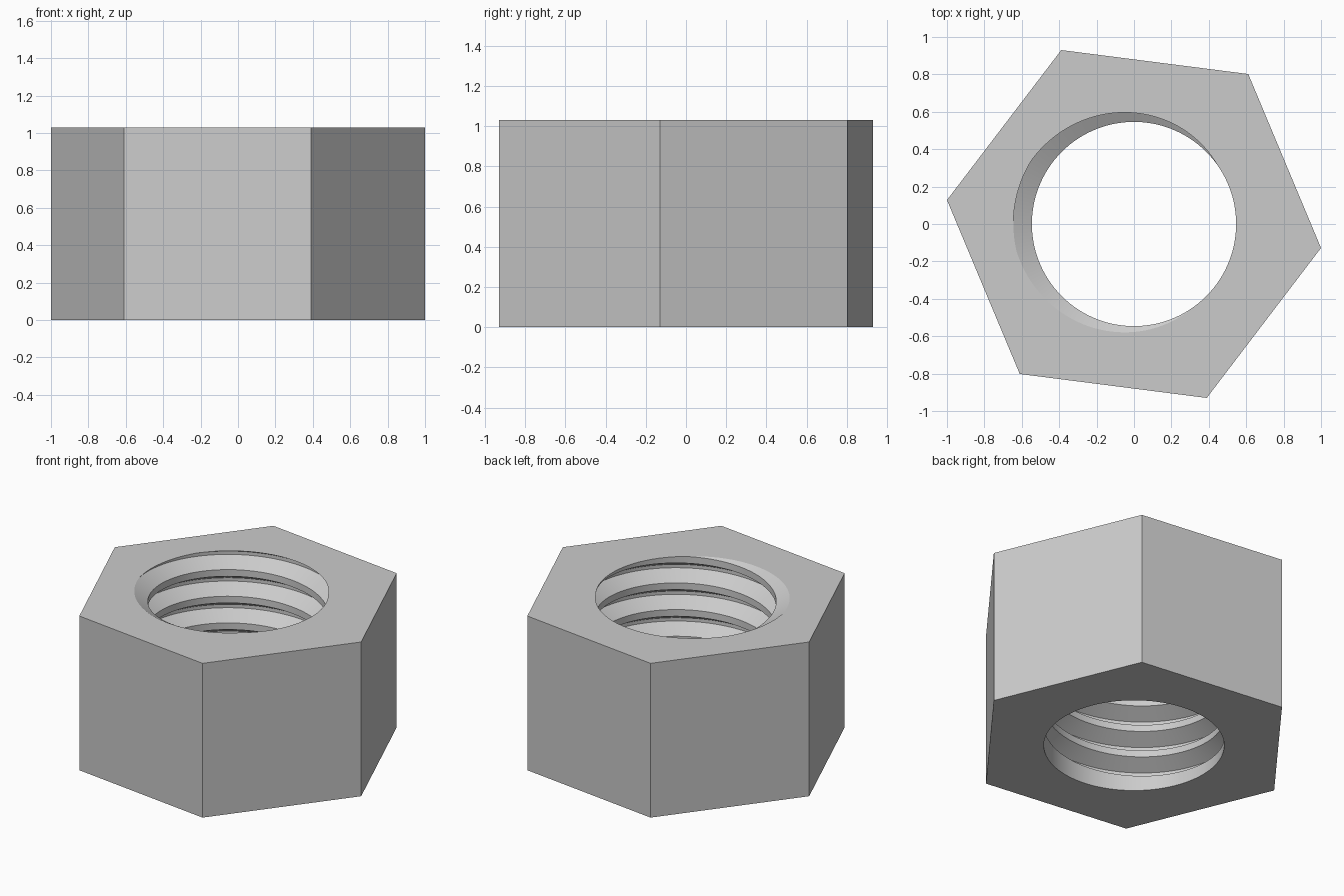
import bpy, bmesh, math

if "Cube" in bpy.data.objects:
    bpy.data.objects.remove(bpy.data.objects["Cube"])

HEIGHT = 1.03
CORNER_R = 1.008            # hexagon corner radius
TURN = math.radians(-7.3)   # hexagon rotation
CREST_R, ROOT_R = 0.546, 0.645
PITCH = 0.178
N = 120                     # steps per thread turn
START = math.radians(39)    # where the thread groove begins
START_Z = 0.075

bm = bmesh.new()


def polar(r, a, z):
    return bm.verts.new((r * math.cos(a), r * math.sin(a), z))


# Helical thread groove: crest edge, two root edges, crest edge
steps = N * (int(HEIGHT / PITCH) + 3)
strand = []
for i in range(steps + 1):
    a = START + 2 * math.pi * i / N
    zc = START_Z + PITCH * i / N
    root = CREST_R + (ROOT_R - CREST_R) * min(1, i / 10)   # run-in at the start
    strand.append([polar(r, a, zc + k * PITCH) for r, k in
                   ((CREST_R, -0.375), (root, -0.0625), (root, 0.0625), (CREST_R, 0.375))])

for i in range(steps):
    p, q = strand[i], strand[i + 1]
    for k in range(3):
        bm.faces.new((p[k], q[k], q[k + 1], p[k + 1]))
    if i + N < steps:       # flat crest up to the next turn
        bm.faces.new((p[3], q[3], strand[i + N + 1][0], strand[i + N][0]))

# Plain bore below the first turn
ring = [polar(CREST_R, START + 2 * math.pi * i / N, 0) for i in range(N)]
for i in range(N - 1):
    bm.faces.new((ring[i], ring[i + 1], strand[i + 1][0], strand[i][0]))
bm.faces.new([ring[-1], ring[0]] + strand[0] + [strand[N][0], strand[N - 1][0]])

# Trim the thread at the top face
bmesh.ops.bisect_plane(bm, geom=bm.verts[:] + bm.edges[:] + bm.faces[:], dist=1e-6,
                       plane_co=(0, 0, HEIGHT), plane_no=(0, 0, 1), clear_outer=True)


def rim(z):
    return [e for e in bm.edges if e.is_boundary
            and all(abs(v.co.z - z) < 1e-4 for v in e.verts)]


# Hexagonal sides
rims = [rim(0), rim(HEIGHT)]
hexes = [[polar(CORNER_R, TURN + math.pi / 3 * i, z) for i in range(6)] for z in (0, HEIGHT)]
for i in range(6):
    j = (i + 1) % 6
    bm.faces.new((hexes[0][i], hexes[0][j], hexes[1][j], hexes[1][i]))

# Bottom and top faces around the hole
for inner, corners in zip(rims, hexes):
    outer = [bm.edges.get((corners[i], corners[(i + 1) % 6])) for i in range(6)]
    bmesh.ops.triangle_fill(bm, use_beauty=True, edges=inner + outer)

bmesh.ops.recalc_face_normals(bm, faces=bm.faces[:])
mesh = bpy.data.meshes.new("hex_nut")
bm.to_mesh(mesh)
bm.free()

nut = bpy.data.objects.new("hex_nut", mesh)
bpy.context.collection.objects.link(nut)
steel = bpy.data.materials.new("light grey metal")
steel.diffuse_color = (0.6, 0.6, 0.6, 1)
steel.use_nodes = True
steel.node_tree.nodes["Principled BSDF"].inputs["Base Color"].default_value = steel.diffuse_color
mesh.materials.append(steel)

bpy.context.view_layer.objects.active = nut
nut.select_set(True)
bpy.ops.object.shade_smooth_by_angle(angle=math.radians(25))
